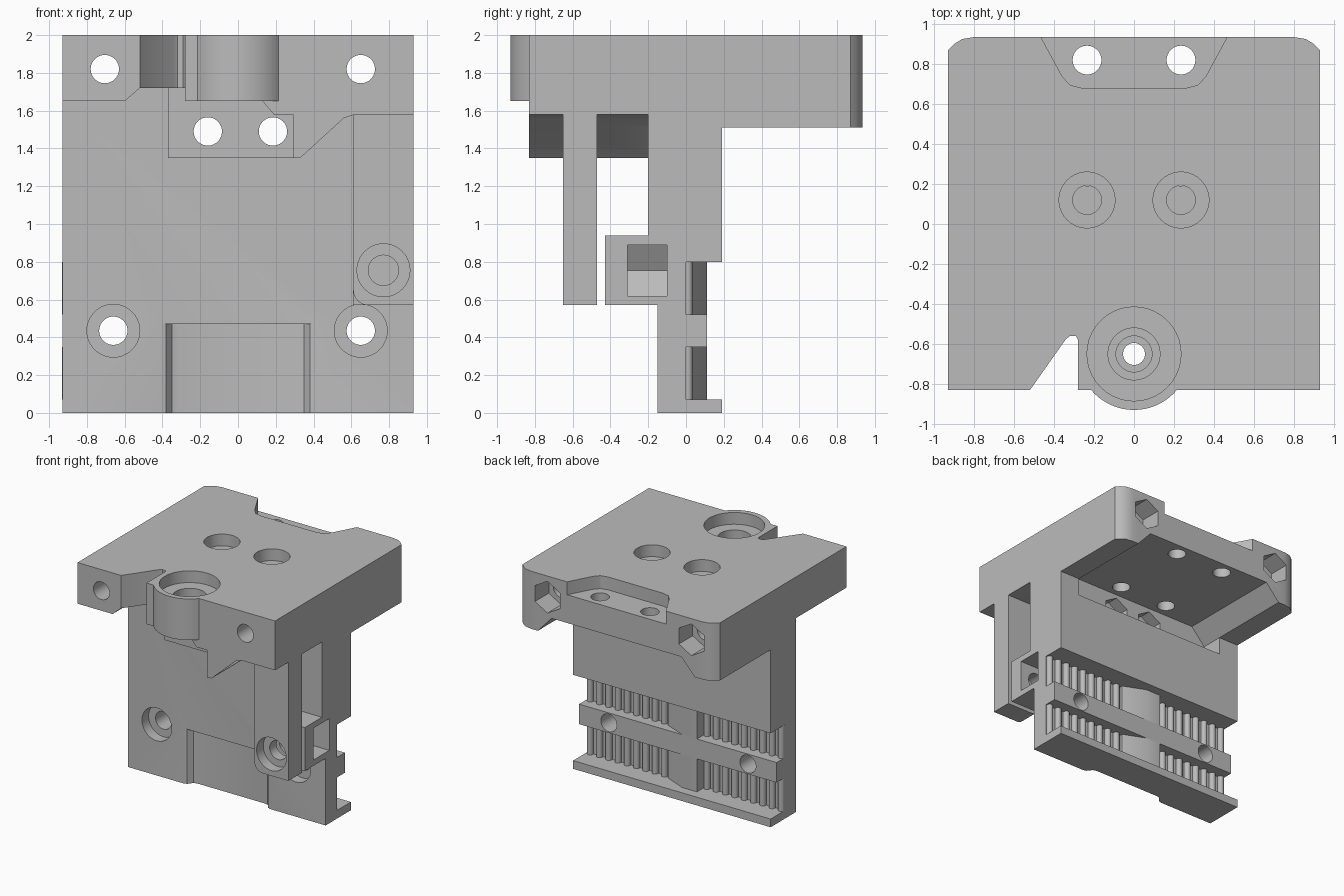
import bpy, bmesh, math
from mathutils import Vector

cube = bpy.data.objects.get("Cube")
if cube:
    bpy.data.objects.remove(cube, do_unlink=True)

grey = bpy.data.materials.new("plain_grey")
grey.use_nodes = True
COLOUR = (0.5, 0.5, 0.5, 1)
grey.diffuse_color = COLOUR
grey.node_tree.nodes["Principled BSDF"].inputs["Base Color"].default_value = COLOUR


def prism(name, pts, axis, a, b):
    """Extrude a 2D outline along an axis from a to b."""
    place = {"x": lambda p, t: Vector((t, p[0], p[1])),
             "y": lambda p, t: Vector((p[0], t, p[1])),
             "z": lambda p, t: Vector((p[0], p[1], t))}[axis]
    bm = bmesh.new()
    low = [bm.verts.new(place(p, a)) for p in pts]
    high = [bm.verts.new(place(p, b)) for p in pts]
    bm.faces.new(low)
    bm.faces.new(high)
    n = len(pts)
    for i in range(n):
        j = (i + 1) % n
        bm.faces.new((low[i], low[j], high[j], high[i]))
    bmesh.ops.recalc_face_normals(bm, faces=bm.faces)
    me = bpy.data.meshes.new(name)
    bm.to_mesh(me)
    bm.free()
    me.materials.append(grey)
    ob = bpy.data.objects.new(name, me)
    bpy.context.collection.objects.link(ob)
    return ob


def box(name, x, y, z):
    return prism(name, [(x[0], y[0]), (x[1], y[0]), (x[1], y[1]), (x[0], y[1])], "z", *z)


def ring(c, r, n=40, turn=0.0):
    return [(c[0] + r * math.cos(turn + math.tau * i / n),
             c[1] + r * math.sin(turn + math.tau * i / n)) for i in range(n)]


def combine(target, other, op):
    other.hide_render = True
    mod = target.modifiers.new(op, "BOOLEAN")
    mod.operation, mod.solver, mod.object = op, "EXACT", other
    bpy.ops.object.select_all(action="DESELECT")
    bpy.context.view_layer.objects.active = target
    target.select_set(True)
    bpy.ops.object.modifier_apply(modifier=mod.name)
    bpy.data.objects.remove(other, do_unlink=True)


def add(other):
    combine(body, other, "UNION")


def cut(other):
    combine(body, other, "DIFFERENCE")


def drill(c, r, axis, a, b, n=40, turn=0.0):
    cut(prism("cutter", ring(c, r, n, turn), axis, a, b))


# top slab with belt notch in front and rounded rear corners
corner = [(0.93, 0.87), (0.90, 0.90), (0.86, 0.925), (0.80, 0.935)]
outline = [(-0.93, -0.83), (-0.52, -0.83), (-0.34, -0.575), (-0.32, -0.56),
           (-0.29, -0.56), (-0.28, -0.58), (-0.28, -0.83), (0.93, -0.83)]
outline += corner + [(-x, y) for x, y in reversed(corner)]
body = prism("carriage_body", outline, "z", 1.51, 2)

# stepped underside of the front overhang
cut(prism("cutter", [(-1, 1), (-1, 1.65), (-0.6, 1.65), (-0.52, 1.72), (-0.28, 1.72),
                     (-0.28, 1.65), (0.13, 1.65), (0.19, 1.58), (1, 1.58), (1, 1)],
          "y", -1, -0.15))

# upright wall: thick above, thinner belt zone, foot lip
add(prism("wall", [(-0.15, 0), (0.19, 0), (0.19, 0.07), (0.11, 0.07), (0.11, 0.8),
                   (0.19, 0.8), (0.19, 1.65), (-0.15, 1.65)], "x", -0.93, 0.93))
# round boss, bolt block and sloped rib under the overhang
add(prism("boss", ring((0, -0.65), 0.28, 64), "z", 1.65, 2))
add(box("bolt_block", (-0.37, 0.3), (-0.46, -0.1), (1.35, 1.75)))
add(prism("sloped_rib", [(0.29, 1.35), (0.33, 1.35), (0.56, 1.56), (0.62, 1.58),
                         (0.62, 1.7), (0.29, 1.7)], "y", -0.83, -0.1))
# side column and nut block
add(prism("nut_block", [(-0.1, 0.57), (-0.43, 0.57), (-0.43, 0.94), (-0.2, 0.94),
                        (-0.2, 1.7), (-0.1, 1.7)], "x", 0.61, 0.93))
# hanging strap with one rounded lower corner
strap = [(0.69 + 0.08 * math.cos(t), 0.65 + 0.08 * math.sin(t))
         for t in [math.pi + math.pi / 2 * i / 8 for i in range(9)]]
add(prism("strap", strap + [(0.93, 0.57), (0.93, 1.7), (0.61, 1.7)], "y", -0.65, -0.47))

# rear underside channel and pocket in the wall
cut(prism("cutter", [(-0.74, 1.36), (0.74, 1.36), (0.74, 1.51), (0.61, 1.65),
                     (-0.61, 1.65), (-0.74, 1.51)], "y", 0, 1))
# shallow recess on the rear top edge
cut(prism("cutter", [(-0.49, 0.98), (-0.36, 0.74), (-0.32, 0.695), (-0.26, 0.68),
                     (0.26, 0.68), (0.32, 0.695), (0.36, 0.74), (0.49, 0.98)],
          "z", 1.89, 2.1))
# relief at the foot of the front face
cut(prism("cutter", [(-0.41, -0.3), (-0.41, -0.15), (-0.38, -0.14), (-0.35, -0.1),
                     (-0.32, -0.09), (0.32, -0.09), (0.35, -0.1), (0.38, -0.14),
                     (0.41, -0.15), (0.41, -0.3)], "z", -0.1, 0.47))

# belt slots
for z in (0.07, 0.52):
    cut(box("cutter", (-1, 1), (0, 0.15), (z, z + 0.28)))

# vertical bolt holes
for x in (-0.235, 0.235):
    drill((x, 0.82), 0.072, "z", 1.4, 2.1)
    drill((x, 0.12), 0.072, "z", 1.5, 2.1)
    drill((x, 0.12), 0.14, "z", 1.9, 2.1)
# stepped bore in the boss
for r, z in ((0.235, 1.9), (0.13, 1.8), (0.09, 1.73), (0.055, 1.5)):
    drill((0, -0.65), r, "z", z, 2.1)
# horizontal slab bolts with hexagonal rear pockets
for x in (-0.705, 0.65):
    drill((x, 1.82), 0.075, "y", -1, 1)
    drill((x, 1.82), 0.135, "y", 0.75, 1, 6, math.pi / 6)
# bolt block holes with hexagonal nut pockets
for x in (-0.16, 0.185):
    drill((x, 1.49), 0.075, "y", -0.6, 0.1)
    drill((x, 1.49), 0.13, "y", -0.1, 0.1, 6, math.pi / 6)
# lower counterbored wall holes
for x in (-0.66, 0.65):
    drill((x, 0.435), 0.075, "y", -0.4, 0.3)
    drill((x, 0.435), 0.14, "y", -0.25 if x < 0 else -0.2, -0.06)
# clamp bolt and side-loaded nut trap
drill((0.77, 0.755), 0.08, "y", -0.8, -0.2)
drill((0.77, 0.755), 0.14, "y", -0.8, -0.56)
cut(prism("cutter", [(1, 0.62), (0.69, 0.62), (0.61, 0.755), (0.69, 0.89), (1, 0.89)],
          "y", -0.31, -0.1))

# belt stops and rounded belt teeth in both slots
for level, z in (("lower", 0.07), ("upper", 0.52)):
    prism(level + "_belt_stop", [(-0.18, -0.01), (-0.18, 0.11), (-0.04, 0.11),
                                 (0.15, 0.03), (0.15, -0.01)], "z", z, z + 0.28)
    for side, start in (("left", 0.195), ("right", -0.905)):
        for i in range(9):
            x = start + 0.0875 * i
            prism(f"{level}_{side}_belt_tooth_{i + 1}",
                  [(x + 0.026 * math.cos(math.pi * k / 8),
                    0.008 + 0.027 * math.sin(math.pi * k / 8)) for k in range(9)]
                  + [(x - 0.026, -0.01), (x + 0.026, -0.01)], "z", z, z + 0.28)

# smooth the round walls, keep the edges sharp
bpy.ops.object.select_all(action="DESELECT")
for ob in bpy.context.scene.objects:
    if ob.type == "MESH":
        ob.select_set(True)
bpy.context.view_layer.objects.active = body
bpy.ops.object.shade_smooth_by_angle(angle=math.radians(30))
